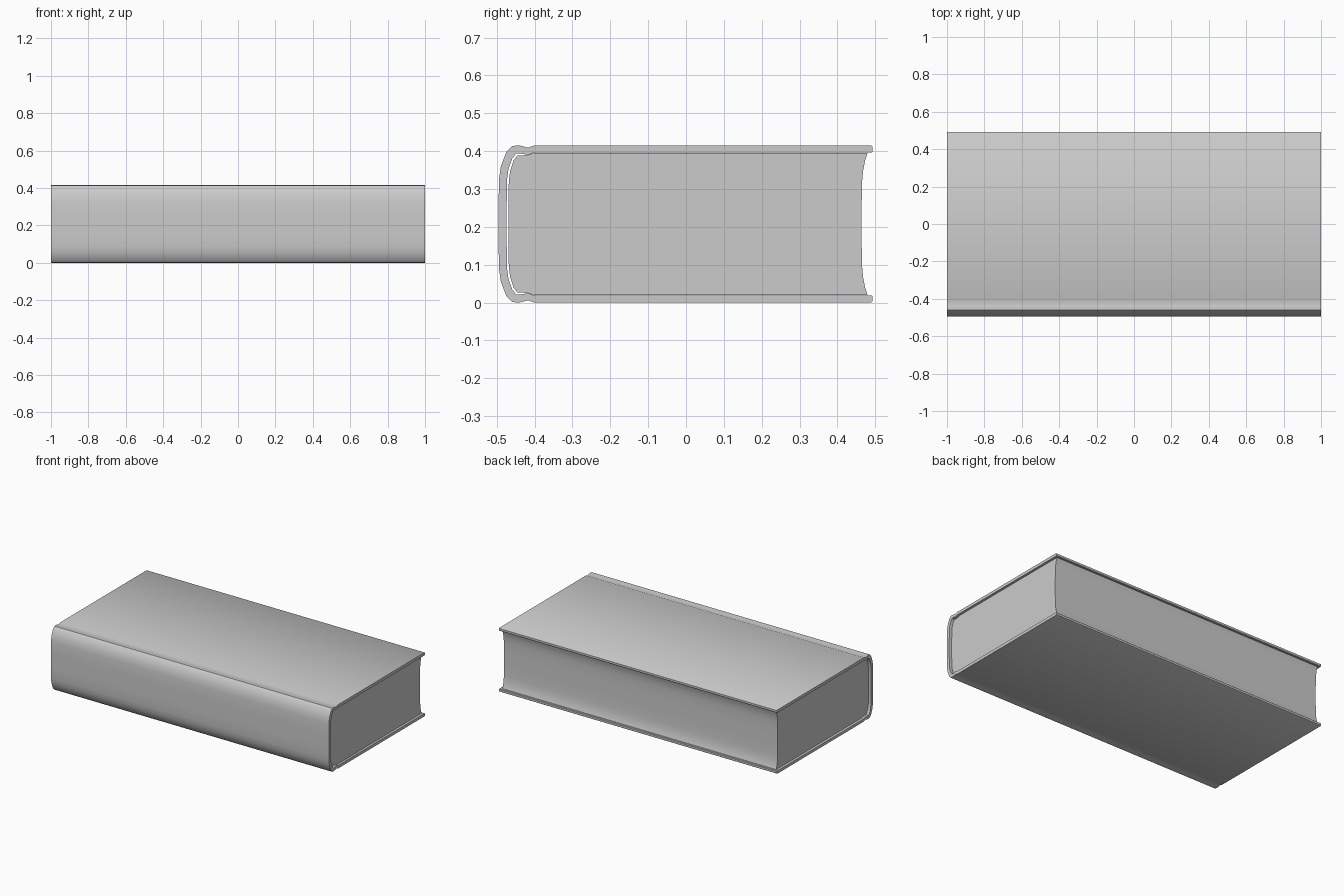
import bpy, bmesh

if "Cube" in bpy.data.objects:
    bpy.data.objects.remove(bpy.data.objects["Cube"])

MID = 0.2075  # half height of the book


def extrude_profile(name, half, half_len, angle):
    """Mirror an upper-half (y, z) outline about mid height, extrude along x."""
    outline = half + [(y, 2 * MID - z) for y, z in reversed(half)]
    bm = bmesh.new()
    face = bm.faces.new([bm.verts.new((-half_len, y, z)) for y, z in outline])
    ext = bmesh.ops.extrude_face_region(bm, geom=[face], use_keep_orig=True)
    verts = [g for g in ext["geom"] if isinstance(g, bmesh.types.BMVert)]
    bmesh.ops.translate(bm, verts=verts, vec=(2 * half_len, 0, 0))
    bmesh.ops.recalc_face_normals(bm, faces=bm.faces[:])
    mesh = bpy.data.meshes.new(name)
    bm.to_mesh(mesh)
    bm.free()
    obj = bpy.data.objects.new(name, mesh)
    bpy.context.collection.objects.link(obj)
    bpy.context.view_layer.objects.active = obj
    obj.select_set(True)
    bpy.ops.object.shade_smooth_by_angle(angle=angle)
    obj.select_set(False)
    return obj


# Cover: outer spine, hinge groove, board edge, inner board, inner spine
outer = [(-0.495, 0.26), (-0.494, 0.325), (-0.489, 0.36), (-0.474, 0.399),
         (-0.459, 0.414), (-0.438, 0.4145), (-0.417, 0.409), (-0.401, 0.415)]
edge = [(0.489, 0.415), (0.493, 0.412), (0.493, 0.399), (0.490, 0.396)]
inner = [(-0.401, 0.396), (-0.417, 0.390), (-0.438, 0.394), (-0.449, 0.393),
         (-0.459, 0.380), (-0.469, 0.352), (-0.473, 0.322), (-0.4735, 0.26)]
# The closed C shape runs along the outside, then back along the inside
half_cover = outer + edge + inner
extrude_profile("cover", half_cover, 1.0, 0.7)

# Page block: rounded back, hollow fore edge
pages = [(-0.469, 0.26), (-0.468, 0.322), (-0.464, 0.350), (-0.455, 0.376),
         (-0.446, 0.388), (-0.417, 0.3895), (-0.401, 0.3955), (0.480, 0.3955),
         (0.473, 0.375), (0.468, 0.350), (0.465, 0.318), (0.464, 0.26)]
extrude_profile("page_block", pages, 0.985, 0.7)
